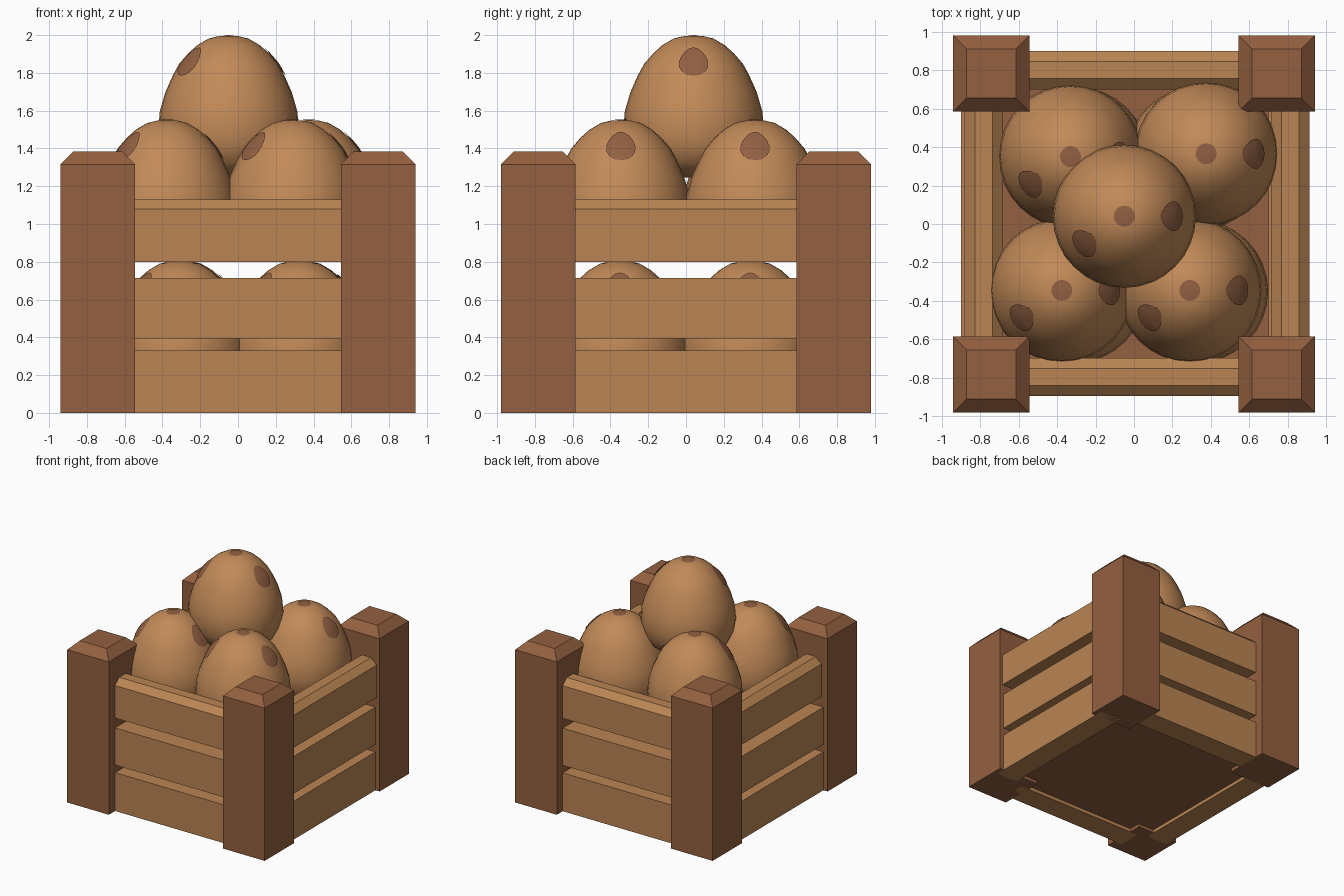
import bpy, bmesh, math
from mathutils import Matrix

if "Cube" in bpy.data.objects:
    bpy.data.objects.remove(bpy.data.objects["Cube"])


def mat(name, r, g, b):
    m = bpy.data.materials.new(name)
    lin = [((c / 255 + 0.055) / 1.055) ** 2.4 for c in (r, g, b)]
    m.diffuse_color = (*lin, 1)
    m.use_nodes = True
    m.node_tree.nodes["Principled BSDF"].inputs["Base Color"].default_value = m.diffuse_color
    return m


POST = mat("dark reddish wood", 148, 96, 64)
PLANK = mat("light wood", 186, 133, 83)
SKIN = mat("potato skin", 194, 138, 88)
SPOT = mat("potato eye brown", 146, 96, 66)


def finish(bm, name, mats, smooth=False):
    bmesh.ops.recalc_face_normals(bm, faces=bm.faces)
    me = bpy.data.meshes.new(name)
    for f in bm.faces:
        f.smooth = smooth
    bm.to_mesh(me)
    bm.free()
    for m in mats:
        me.materials.append(m)
    ob = bpy.data.objects.new(name, me)
    bpy.context.collection.objects.link(ob)
    return ob


def box(name, m, x0, x1, y0, y1, z0, z1):
    bm = bmesh.new()
    bmesh.ops.create_cube(bm, size=1)
    bmesh.ops.scale(bm, vec=(x1 - x0, y1 - y0, z1 - z0), verts=bm.verts)
    bmesh.ops.translate(bm, vec=((x0 + x1) / 2, (y0 + y1) / 2, (z0 + z1) / 2), verts=bm.verts)
    return finish(bm, name, [m])


# corner posts with chamfered caps
def post(name, cx, cy):
    bm = bmesh.new()
    rings = []
    for z, h in ((0, 0.198), (1.315, 0.198), (1.385, 0.128)):
        rings.append([bm.verts.new((cx + sx * h, cy + sy * h, z))
                      for sx, sy in ((-1, -1), (1, -1), (1, 1), (-1, 1))])
    for a, b in zip(rings, rings[1:]):
        for i in range(4):
            j = (i + 1) % 4
            bm.faces.new((a[i], a[j], b[j], b[i]))
    bm.faces.new(rings[0])
    bm.faces.new(rings[-1])
    finish(bm, name, [POST])


for sx, xn in ((-1, "left"), (1, "right")):
    for sy, yn in ((-1, "front"), (1, "back")):
        post(f"{yn}_{xn}_post", sx * 0.742, sy * 0.782)


# slats: section across the wall, extruded along it; the top one is chamfered
def slat(name, centre, half, z0, z1, along_x, chamfer):
    t = 0.1
    if chamfer:
        sec = [(-t, z0), (t, z0), (t, z1 - 0.05), (t - 0.055, z1), (-t + 0.055, z1), (-t, z1 - 0.05)]
    else:
        sec = [(-t, z0), (t, z0), (t, z1), (-t, z1)]
    bm = bmesh.new()
    ends = []
    for e in (-half, half):
        ends.append([bm.verts.new((e, centre + d, z) if along_x else (centre + d, e, z))
                     for d, z in sec])
    n = len(sec)
    for i in range(n):
        j = (i + 1) % n
        bm.faces.new((ends[0][i], ends[0][j], ends[1][j], ends[1][i]))
    bm.faces.new(ends[0])
    bm.faces.new(ends[1])
    finish(bm, name, [PLANK])


levels = (("bottom", 0.0, 0.33), ("middle", 0.395, 0.715), ("top", 0.80, 1.13))
for lvl, z0, z1 in levels:
    top = lvl == "top"
    shift = 0.02 if top else 0.0
    slat(f"front_{lvl}_slat", -0.795, 0.62, z0, z1, True, top)
    slat(f"back_{lvl}_slat", 0.80, 0.62, z0, z1, True, top)
    slat(f"left_{lvl}_slat", -0.80 + shift, 0.66, z0, z1, False, top)
    slat(f"right_{lvl}_slat", 0.80 + shift * 0.6, 0.66, z0, z1, False, top)

# crate floor
box("crate_floor", POST, -0.72, 0.72, -0.72, 0.72, 0.03, 0.055)

# potato profile: (radius, height)
PROFILE = [(0.15, 0), (0.25, 0.025), (0.32, 0.08), (0.358, 0.16), (0.372, 0.25), (0.364, 0.35),
           (0.335, 0.45), (0.295, 0.54), (0.262, 0.60), (0.215, 0.655), (0.165, 0.70),
           (0.105, 0.735), (0.05, 0.748)]


def radius_at(z):
    for (r0, z0), (r1, z1) in zip(PROFILE, PROFILE[1:]):
        if z <= z1:
            return r0 + (r1 - r0) * (z - z0) / (z1 - z0)
    return PROFILE[-1][0]


def potato(name, x, y, z):
    bm = bmesh.new()
    n = 32
    rings = [[bm.verts.new((r * math.cos(2 * math.pi * i / n), r * math.sin(2 * math.pi * i / n), h))
              for i in range(n)] for r, h in PROFILE]
    for a, b in zip(rings, rings[1:]):
        for i in range(n):
            j = (i + 1) % n
            bm.faces.new((a[i], a[j], b[j], b[i]))
    low, tip = bm.verts.new((0, 0, 0)), bm.verts.new((0, 0, 0.75))
    for i in range(n):
        j = (i + 1) % n
        bm.faces.new((low, rings[0][j], rings[0][i]))
        bm.faces.new((tip, rings[-1][i], rings[-1][j]))
    bmesh.ops.translate(bm, vec=(x, y, z), verts=bm.verts)
    finish(bm, name, [SKIN], True)

    # eyes: thin patches that follow the skin, two on the sides and one on the tip
    bm = bmesh.new()
    k = 16

    def patch(point):
        c = bm.verts.new(point(0, 0))
        loops = [[bm.verts.new(point(s * math.cos(2 * math.pi * i / k), s * math.sin(2 * math.pi * i / k)))
                  for i in range(k)] for s in (0.33, 0.67, 1)]
        for i in range(k):
            j = (i + 1) % k
            bm.faces.new((c, loops[0][i], loops[0][j]))
            for a, b in zip(loops, loops[1:]):
                bm.faces.new((a[i], b[i], b[j], a[j]))

    for az in (0, math.radians(214)):
        def side(u, v, az=az):
            h = 0.61 + v * 0.075
            r = radius_at(h) + 0.006
            a = az + u * 0.075 / 0.25
            return (r * math.cos(a), r * math.sin(a), h + 0.003)
        patch(side)
    patch(lambda u, v: (u * 0.055, v * 0.055, 0.753 - 0.003 * (u * u + v * v)))
    bmesh.ops.translate(bm, vec=(x, y, z), verts=bm.verts)
    ob = finish(bm, name + "_eyes", [SPOT], True)
    # make sure the patches face outwards
    bm = bmesh.new()
    bm.from_mesh(ob.data)
    for f in bm.faces:
        c = f.calc_center_median()
        if f.normal.dot((c.x - x, c.y - y, c.z - z - 0.35)) < 0:
            f.normal_flip()
    bm.to_mesh(ob.data)
    bm.free()


# two layers of four potatoes and one on top
lower = [(-0.30, 0.34), (0.33, 0.34), (-0.31, -0.35), (0.325, -0.35)]
upper = [(-0.33, 0.35), (0.375, 0.365), (-0.375, -0.345), (0.29, -0.345)]
for i, (x, y) in enumerate(lower):
    potato(f"lower_potato_{i + 1}", x, y, 0.055)
for i, (x, y) in enumerate(upper):
    potato(f"upper_potato_{i + 1}", x, y, 0.80)
potato("top_potato", -0.05, 0.04, 1.247)
